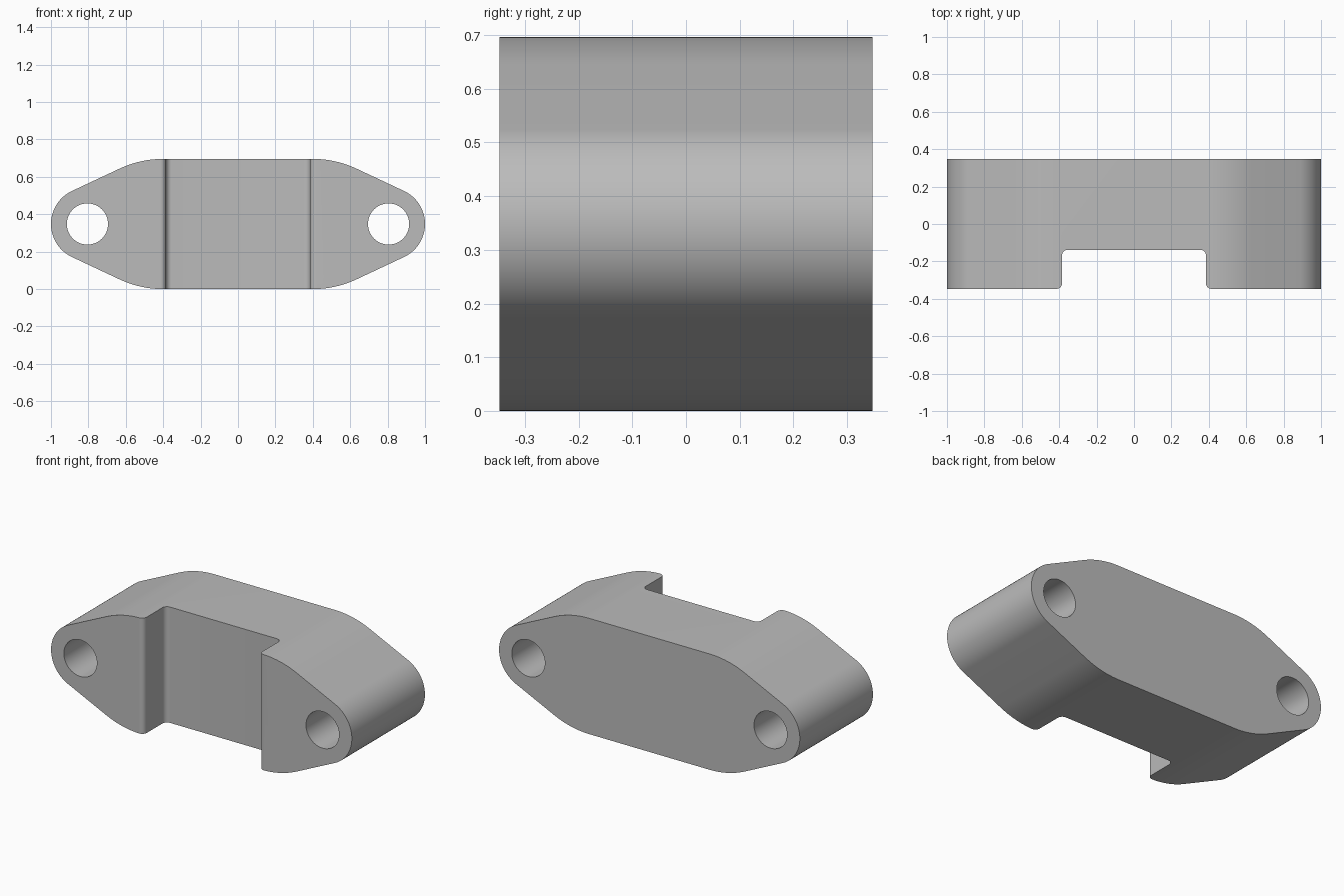
import bpy, bmesh
from math import sin, cos, pi, radians
from mathutils import Vector

cube = bpy.data.objects.get("Cube")
if cube:
    bpy.data.objects.remove(cube, do_unlink=True)

HALF_H, HALF_D = 0.348, 0.347
HOLE_X, HOLE_R = 0.805, 0.11
END_R, SHOULDER_R, SHOULDER_X = 0.195, 0.55, 0.4
NOTCH_X, NOTCH_Y, FILLET = 0.385, -0.138, 0.03

grey = bpy.data.materials.new("plain grey")
grey.use_nodes = True
grey.diffuse_color = (0.5, 0.5, 0.5, 1)
grey.node_tree.nodes["Principled BSDF"].inputs["Base Color"].default_value = (0.5, 0.5, 0.5, 1)


def arc(cx, cy, r, start, end, steps):
    angles = [radians(start + (end - start) * i / steps) for i in range(steps + 1)]
    return [(cx + r * cos(a), cy + r * sin(a)) for a in angles]


def mirrored(points):
    """Close an outline by reflecting it in the vertical axis."""
    return points + [(-x, y) for x, y in reversed(points)]


def prism(name, outline, place, sweep):
    """Extrude a closed 2D outline along the sweep vector."""
    bm = bmesh.new()
    face = bm.faces.new([bm.verts.new(place(a, b)) for a, b in outline])
    new = bmesh.ops.extrude_face_region(bm, geom=[face])["geom"]
    verts = [v for v in new if isinstance(v, bmesh.types.BMVert)]
    bmesh.ops.translate(bm, verts=verts, vec=Vector(sweep))
    bmesh.ops.recalc_face_normals(bm, faces=bm.faces)
    mesh = bpy.data.meshes.new(name)
    bm.to_mesh(mesh)
    bm.free()
    mesh.materials.append(grey)
    obj = bpy.data.objects.new(name, mesh)
    bpy.context.collection.objects.link(obj)
    return obj


# Body: rounded ends joined by straight slopes to broad shoulders
slope = 65
shoulder_z = HALF_H - SHOULDER_R
side = (arc(SHOULDER_X, -shoulder_z, SHOULDER_R, -90, -slope, 12)
        + arc(HOLE_X, 0, END_R, -slope, slope, 40)
        + arc(SHOULDER_X, shoulder_z, SHOULDER_R, slope, 90, 12))
body = prism("clamp_body", mirrored(side),
             lambda a, b: (a, -HALF_D, b + HALF_H), (0, 2 * HALF_D, 0))

# Bolt holes through both ends
cutters = []
for label, sx in (("left", 1), ("right", -1)):
    circle = arc(sx * HOLE_X, 0, HOLE_R, 0, 360, 64)[:-1]
    cutters.append(prism(label + "_hole_cutter", circle,
                         lambda a, b: (a, -1, b + HALF_H), (0, 2, 0)))

# Front channel with rounded mouth and rounded inner corners
mouth_x = NOTCH_X + FILLET
channel = ([(mouth_x, -HALF_D - 0.1)]
           + arc(mouth_x, -HALF_D + FILLET, FILLET, 270, 180, 8)
           + arc(NOTCH_X - FILLET, NOTCH_Y - FILLET, FILLET, 0, 90, 8))
cutters.append(prism("channel_cutter", mirrored(channel),
                     lambda a, b: (a, b, -1), (0, 0, 3)))

# Cut the body, then discard the cutters
bpy.ops.object.select_all(action="DESELECT")
body.select_set(True)
bpy.context.view_layer.objects.active = body
for cutter in cutters:
    cutter.hide_render = True
    mod = body.modifiers.new(cutter.name, "BOOLEAN")
    mod.operation = "DIFFERENCE"
    mod.solver = "EXACT"
    mod.object = cutter
    bpy.ops.object.modifier_apply(modifier=mod.name)
    bpy.data.objects.remove(cutter, do_unlink=True)

bpy.ops.object.shade_smooth_by_angle(angle=radians(30))
